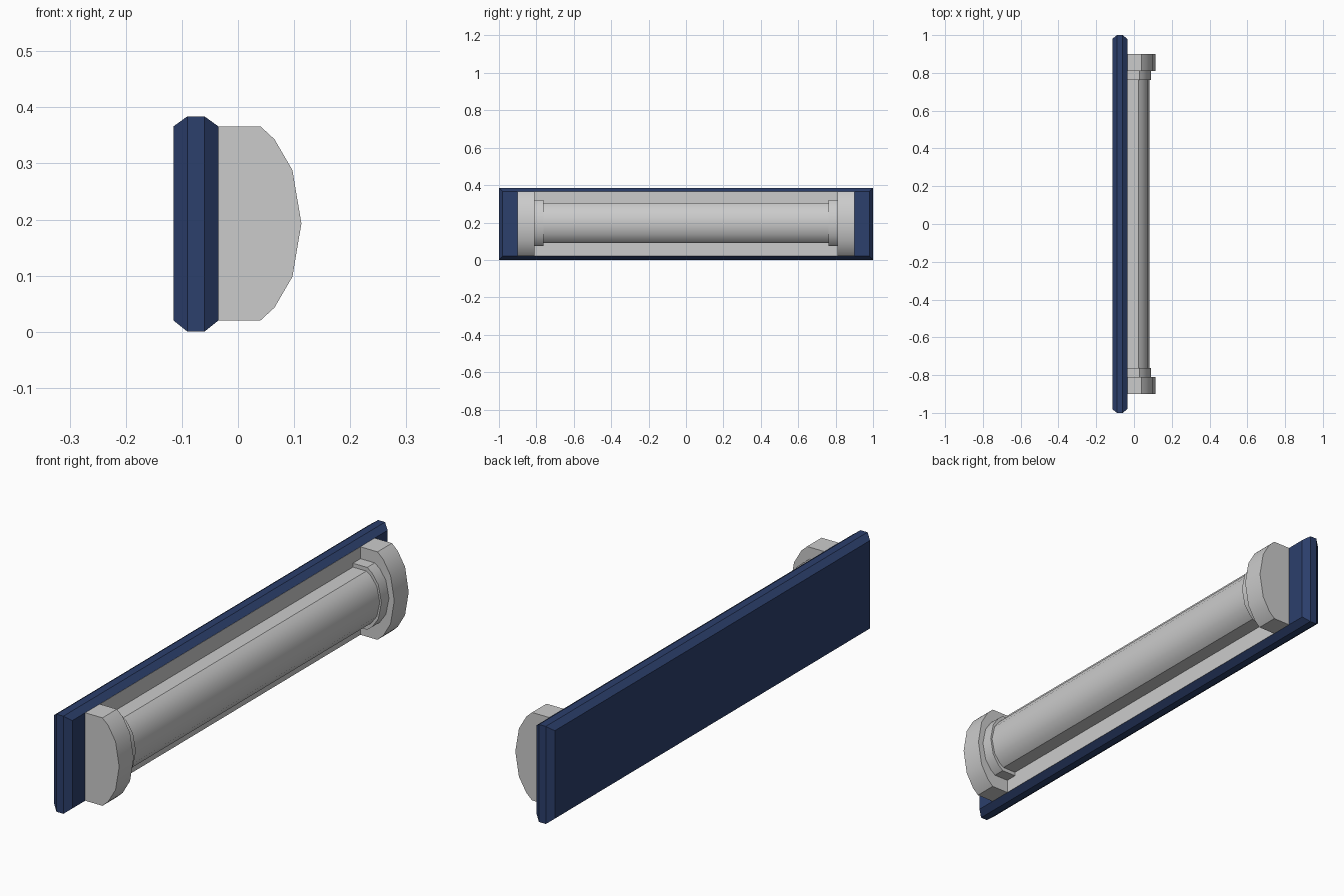
import bpy, bmesh, math

if "Cube" in bpy.data.objects:
    bpy.data.objects.remove(bpy.data.objects["Cube"])

ZC = 0.193      # mid height of the housing
BACK = -0.035   # front surface of the mounting plate


def make_object(name, bm):
    bmesh.ops.recalc_face_normals(bm, faces=bm.faces[:])
    mesh = bpy.data.meshes.new(name)
    bm.to_mesh(mesh)
    bm.free()
    ob = bpy.data.objects.new(name, mesh)
    bpy.context.collection.objects.link(ob)
    return ob


def loft(name, rings):
    bm = bmesh.new()
    loops = [[bm.verts.new(p) for p in ring] for ring in rings]
    n = len(loops[0])
    for a, b in zip(loops, loops[1:]):
        for i in range(n):
            bm.faces.new((a[i], a[(i + 1) % n], b[(i + 1) % n], b[i]))
    bm.faces.new(loops[0])
    bm.faces.new(loops[-1])
    return make_object(name, bm)


def rect(x, hy, z0, z1):
    return [(x, -hy, z0), (x, hy, z0), (x, hy, z1), (x, -hy, z1)]


# D-shaped half profile: depth from the plate, height from the middle
HALF = [(0, 0.173), (0.075, 0.173), (0.100, 0.150), (0.132, 0.095), (0.148, 0)]
PROFILE = HALF + [(d, -h) for d, h in reversed(HALF[:-1])]


def d_section(name, y0, y1, depth, height, zc=ZC):
    rings = [[(BACK + d * depth, y, zc + h * height) for d, h in PROFILE]
             for y in (y0, y1)]
    ob = loft(name, rings)
    bpy.ops.object.select_all(action='DESELECT')
    ob.select_set(True)
    bpy.context.view_layer.objects.active = ob
    bpy.ops.object.shade_smooth_by_angle(angle=math.radians(35))
    return ob


# Chamfered mounting plate
navy = bpy.data.materials.new("navy")
navy.diffuse_color = (0.025, 0.05, 0.15, 1)
navy.use_nodes = True
navy.node_tree.nodes["Principled BSDF"].inputs["Base Color"].default_value = navy.diffuse_color
plate = loft("mounting_plate", [
    rect(-0.115, 0.98, 0.02, 0.366),
    rect(-0.090, 1.0, 0.0, 0.384),
    rect(-0.060, 1.0, 0.0, 0.384),
    rect(BACK, 0.98, 0.02, 0.366),
])
plate.data.materials.append(navy)

# Thin grey panel behind the tube
loft("back_panel", [rect(-0.036, 0.9, 0.02, 0.366), rect(-0.034, 0.9, 0.02, 0.366)])

# Light tube
d_section("light_tube", -0.765, 0.765, 0.797, 0.62, 0.197)

# End caps with inner collars
for side, s in (("left", -1), ("right", 1)):
    d_section("end_cap_" + side, s * 0.81, s * 0.9, 1, 1)
    d_section("collar_" + side, s * 0.763, s * 0.812, 0.845, 0.708, 0.197)
